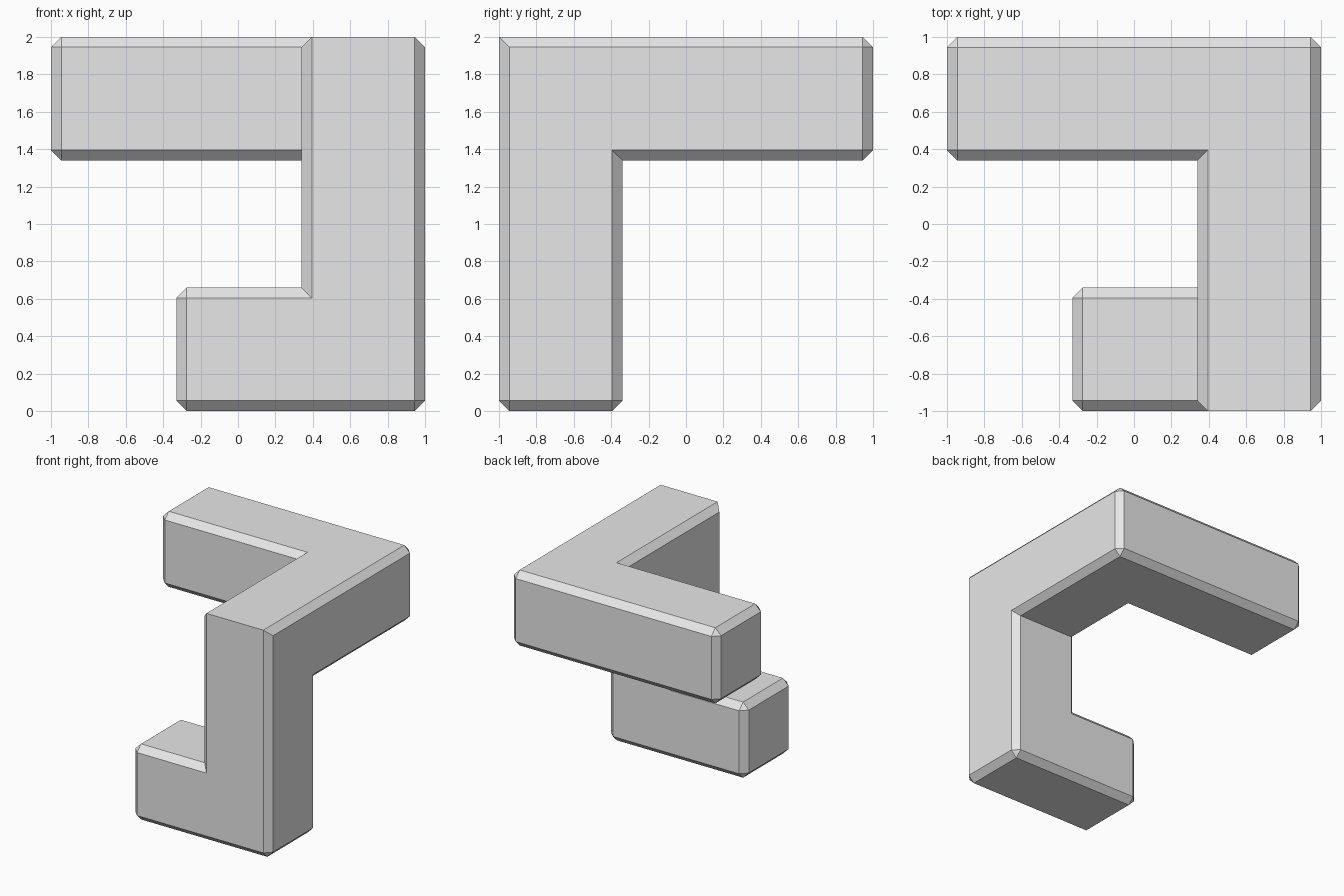
import bpy
import bmesh
from mathutils import Matrix, Vector

if "Cube" in bpy.data.objects:
    bpy.data.objects.remove(bpy.data.objects["Cube"], do_unlink=True)

THICK = 0.66      # bar thickness
GAP = 0.68        # clear run between two bar ends
CHAMFER = 0.055

grey = bpy.data.materials.new("light grey")
grey.use_nodes = True
colour = (0.8, 0.8, 0.8, 1.0)
grey.diffuse_color = colour
grey.node_tree.nodes["Principled BSDF"].inputs["Base Color"].default_value = colour

bm = bmesh.new()


def grow(cell, direction, length):
    """Extrude the face of the cell that lies furthest along direction."""
    d = Vector(direction)
    face = max(cell, key=lambda f: f.calc_center_median().dot(d))
    before = set(bm.faces) - {face}
    new = bmesh.ops.extrude_discrete_faces(bm, faces=[face])["faces"]
    bmesh.ops.translate(bm, verts=new[0].verts, vec=d * length)
    return [f for f in bm.faces if f not in before]


# Corner block at the bottom front
half = THICK / 2
bmesh.ops.create_cube(bm, size=THICK,
                      matrix=Matrix.Translation((1 - half, half - 1, half)))
corner = list(bm.faces)

# Column, then arm to the back, then arm across
up = grow(corner, (0, 0, 1), GAP)
elbow = grow(up, (0, 0, 1), THICK)
back = grow(elbow, (0, 1, 0), GAP)
back_elbow = grow(back, (0, 1, 0), THICK)
grow(back_elbow, (-1, 0, 0), 2 - THICK)

# Short foot
grow([f for f in corner if f.is_valid], (-1, 0, 0), 0.67)

# Merge coplanar faces into clean flat sides
bmesh.ops.recalc_face_normals(bm, faces=bm.faces)
bmesh.ops.dissolve_limit(bm, angle_limit=0.01, verts=bm.verts, edges=bm.edges)


def is_top_front(edge):
    return all(v.co.y < -0.99 and v.co.z > 1.99 for v in edge.verts)


# Chamfer outer edges; inner corners and the top front edge stay sharp
outer = [e for e in bm.edges if e.is_convex and not is_top_front(e)]
bmesh.ops.bevel(bm, geom=outer, offset=CHAMFER, offset_type='OFFSET',
                segments=1, profile=0.5, affect='EDGES')

mesh = bpy.data.meshes.new("puzzle_piece")
bm.to_mesh(mesh)
bm.free()
mesh.materials.append(grey)
piece = bpy.data.objects.new("puzzle_piece", mesh)
bpy.context.collection.objects.link(piece)
